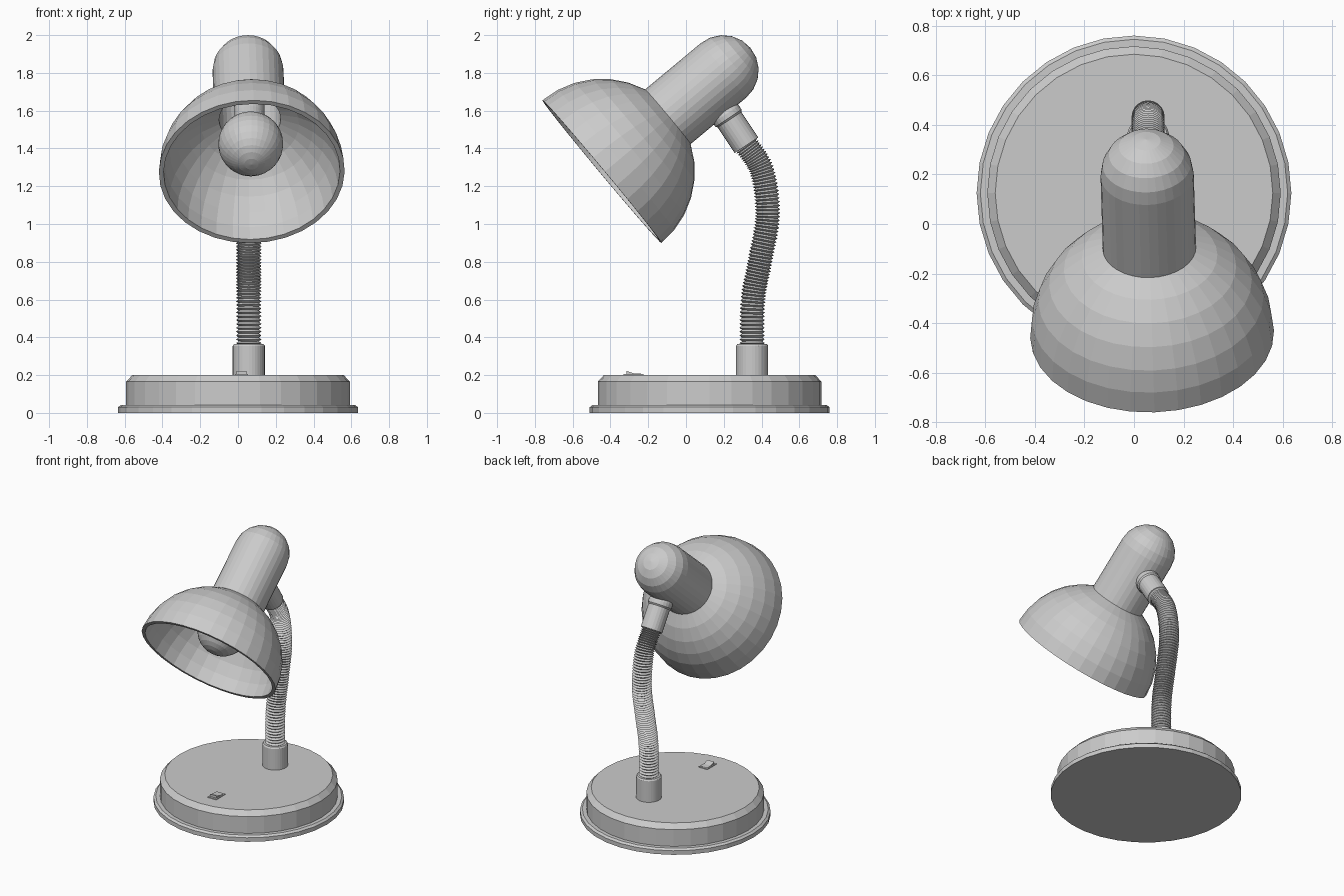
import bpy, bmesh
from math import sin, cos, pi, radians
from mathutils import Vector, Matrix

if "Cube" in bpy.data.objects:
    bpy.data.objects.remove(bpy.data.objects["Cube"])


def make_object(name, bm):
    bmesh.ops.remove_doubles(bm, verts=bm.verts, dist=1e-5)
    bmesh.ops.recalc_face_normals(bm, faces=bm.faces)
    mesh = bpy.data.meshes.new(name)
    bm.to_mesh(mesh)
    bm.free()
    obj = bpy.data.objects.new(name, mesh)
    bpy.context.collection.objects.link(obj)
    return obj


def bridge(bm, rings):
    for a, b in zip(rings, rings[1:]):
        n = len(a)
        for i in range(n):
            j = (i + 1) % n
            bm.faces.new((a[i], a[j], b[j], b[i]))


def lathe(name, profile, origin, axis=(0, 0, 1), sides=32):
    """Revolve (radius, height) points around an axis through origin."""
    rot = Vector(axis).to_track_quat('Z', 'Y').to_matrix().to_4x4()
    m = Matrix.Translation(origin) @ rot
    bm = bmesh.new()
    rings = [[bm.verts.new(m @ Vector((r * cos(2 * pi * i / sides), r * sin(2 * pi * i / sides), h)))
              for i in range(sides)] for r, h in profile]
    bridge(bm, rings)
    return make_object(name, bm)


def arc(r, start, end, steps, height=0):
    angles = [radians(start + (end - start) * i / steps) for i in range(steps + 1)]
    return [(r * cos(a), height + r * sin(a)) for a in angles]


# Round base with flared foot, and neck socket
lathe("base", [(0, 0), (.635, 0), (.635, .03), (.62, .042), (.592, .042),
               (.592, .165), (.56, .2), (0, .2)], (0, .125, 0))
lathe("neck_socket", [(0, .19), (.085, .19), (.085, .355), (.078, .365), (0, .365)],
      (.057, .35, 0))

# Rocker switch: frame and wedge-shaped button
def block(name, x0, x1, outline):
    bm = bmesh.new()
    rings = [[bm.verts.new((x, y, z)) for y, z in outline] for x in (x0, x1)]
    bridge(bm, rings)
    for ring in rings:
        bm.faces.new(ring)
    return make_object(name, bm)

block("switch_frame", -.016, .054, [(-.33, .195), (-.225, .195), (-.225, .205), (-.33, .205)])
block("switch_rocker", -.008, .046, [(-.315, .2), (-.235, .2), (-.235, .207), (-.275, .209), (-.315, .222)])

# Lampshade and lamp housing: one thin shell, hollow inside
rim = Vector((.073, -.445, 1.277))
axis = (Vector((.053, .197, 1.812)) - rim).normalized()
R, r, t, top = .492, .188, .025, .836
shell = arc(R, 0, 67.5, 6) + arc(r, 0, 90, 5, top)
inner = arc(R - t, 0, 67.5, 6)
inner[-1] = (r - t, inner[-1][1])
shell_in = inner + arc(r - t, 0, 90, 5, top)
lathe("shade_and_housing", shell + shell_in[::-1] + [shell[0]], rim, axis)

# Light bulb with neck
lathe("bulb", arc(.172, -90, 60, 12, .23) + [(.08, .45), (.08, .75), (0, .75)], rim, axis)

# Joint between housing and gooseneck
joint = Vector((.057, .214, 1.577))
joint_end = Vector((.057, .32, 1.417))
lathe("joint_collar", [(0, -.08), (.06, -.08), (.083, -.005), (.083, .02), (.075, .03),
                       (.075, .192), (0, .192)], joint, joint_end - joint, 24)

# Ribbed gooseneck swept along a smooth path in the YZ plane
pts = [Vector((.057, y, z)) for y, z in
       [(.35, .1), (.35, .34), (.355, .6), (.395, .82), (.432, 1.05), (.402, 1.28), (.31, 1.43), (.2, 1.58)]]


def path(u):
    k = min(int(u), len(pts) - 4)
    f = u - k
    a, b, c, d = pts[k:k + 4]
    return .5 * (2 * b + (c - a) * f + (2 * a - 5 * b + 4 * c - d) * f ** 2 + (3 * b - a - 3 * c + d) * f ** 3)


bm = bmesh.new()
rings, count, sides = [], 130, 20
for n in range(count + 1):
    u = (len(pts) - 3) * n / count
    p = path(u)
    tangent = (path(u + .01) - path(u - .01)).normalized()
    side = Vector((1, 0, 0))
    up = tangent.cross(side)
    rad = .067 if n % 2 else .054
    rings.append([bm.verts.new(p + rad * (cos(2 * pi * i / sides) * side + sin(2 * pi * i / sides) * up))
                  for i in range(sides)])
bridge(bm, rings)
bm.faces.new(rings[0])
bm.faces.new(rings[-1])
make_object("gooseneck", bm)
